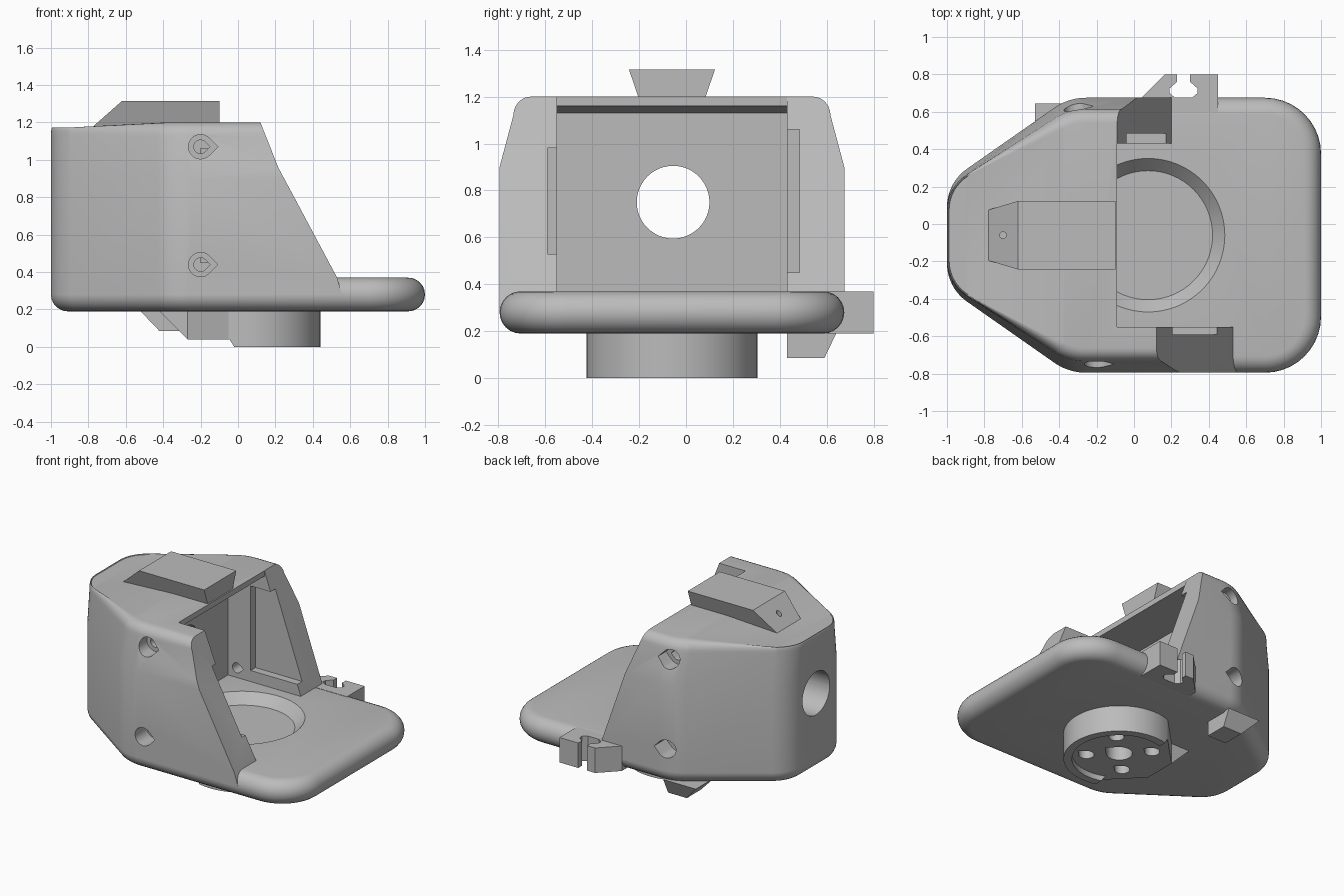
import bpy, bmesh
from math import sin, cos, pi, radians
from mathutils import Vector

cube = bpy.data.objects.get("Cube")
if cube:
    bpy.data.objects.remove(cube)

CY = -0.06  # centre line of the housing in y

grey = bpy.data.materials.new("plain grey")
grey.use_nodes = True
colour = (0.5, 0.5, 0.5, 1)
grey.diffuse_color = colour
grey.node_tree.nodes["Principled BSDF"].inputs["Base Color"].default_value = colour


def make(name, bm):
    bmesh.ops.recalc_face_normals(bm, faces=bm.faces)
    mesh = bpy.data.meshes.new(name)
    bm.to_mesh(mesh)
    bm.free()
    mesh.materials.append(grey)
    ob = bpy.data.objects.new(name, mesh)
    bpy.context.collection.objects.link(ob)
    return ob


def prism(name, pts, axis, lo, hi):
    """Extrude a 2D profile along x, y or z."""
    def place(p, t):
        return {"x": (t, p[0], p[1]), "y": (p[0], t, p[1]), "z": (p[0], p[1], t)}[axis]
    bm = bmesh.new()
    a = [bm.verts.new(place(p, lo)) for p in pts]
    b = [bm.verts.new(place(p, hi)) for p in pts]
    bm.faces.new(a)
    bm.faces.new(b)
    for i in range(len(a)):
        j = (i + 1) % len(a)
        bm.faces.new((a[i], a[j], b[j], b[i]))
    return make(name, bm)


def box(name, x0, x1, y0, y1, z0, z1):
    return prism(name, [(x0, y0), (x1, y0), (x1, y1), (x0, y1)], "z", z0, z1)


def arc(u, v, r, start, end, n):
    return [(u + r * cos(radians(start + (end - start) * i / n)),
             v + r * sin(radians(start + (end - start) * i / n))) for i in range(n + 1)]


def teardrop(u, v, r):
    return arc(u, v, r, 45, 315, 24) + [(u + r * 1.414, v)]


def cut(ob, cutters):
    bpy.context.view_layer.objects.active = ob
    for c in cutters:
        c.hide_render = True
        mod = ob.modifiers.new("cut", "BOOLEAN")
        mod.operation, mod.solver, mod.object = "DIFFERENCE", "EXACT", c
        bpy.ops.object.modifier_apply(modifier=mod.name)


def smooth(ob):
    bpy.ops.object.select_all(action="DESELECT")
    ob.select_set(True)
    bpy.context.view_layer.objects.active = ob
    bpy.ops.object.shade_smooth_by_angle(angle=radians(25))


# Rounded plan outline: corner position, radius, arc angles, end-corner flag
CORNERS = [((1, 0.735), 0.3, 0, 90, False),
           ((-0.35, 0.735), 0.3, 90, 125, False),
           ((-1, 0.28), 0.25, 125, 180, True)]


def outline(inset, z, lean=0, top=False):
    half = []
    for (x, y), r, a0, a1, end in CORNERS:
        mid, turn = radians((a0 + a1) / 2), radians(a1 - a0) / 2
        k = r / cos(turn)
        d = inset * 0.15 if top and end else inset
        drop = inset * 0.4 if top and end else 0
        half += [(u, v * (1 - lean), z - drop) for u, v in
                 arc(x - k * cos(mid), y - k * sin(mid), r - d, a0, a1, 10)]
    return half + [(x, -y, z) for x, y, z in reversed(half)]


def loft(name, rings):
    bm = bmesh.new()
    loops = [[bm.verts.new((x, y + CY, z)) for x, y, z in ring] for ring in rings]
    n = len(loops[0])
    for lo, hi in zip(loops, loops[1:]):
        for i in range(n):
            j = (i + 1) % n
            bm.faces.new((lo[i], lo[j], hi[j], hi[i]))
    for loop in (loops[0], loops[-1]):
        for i in range(n // 2 - 1):
            bm.faces.new((loop[i], loop[i + 1], loop[n - 2 - i], loop[n - 1 - i]))
    return make(name, bm)


# Base plate with a fully rounded rim
R = 0.09
base = loft("base_plate", [outline(R * (1 - cos(t)), 0.28 + R * sin(t))
                           for t in [radians(a) for a in range(-90, 91, 15)]])

# Housing: straight walls, leaning upper sides, rounded top
rings = [outline(0, 0.28), outline(0, 0.9), outline(0, 1.12, 0.08)]
rings += [outline(0.08 * (1 - cos(t)), 1.12 + 0.08 * sin(t), 0.08, True)
          for t in [radians(a) for a in range(15, 91, 15)]]
housing = loft("housing", rings)

# Round boss under the plate with a faceted tail
PX = 0.075
boss = prism("boss", arc(PX, CY, 0.365, -110, 110, 48) + [(-0.27, CY + 0.12), (-0.27, CY - 0.12)],
             "z", 0, 0.22)
ramp = prism("boss_ramp", [(-0.42, 0.19), (-0.27, 0.04), (-0.2, 0.04), (-0.2, 0.2), (-0.42, 0.2)],
             "y", CY - 0.12, CY + 0.12)

# Cutters for the opening; the two side walls slope differently
opening = [
    prism("cut_front", [(0.04, 1.4), (0.12, 1.2), (0.215, 0.96), (0.53, 0.37), (0.58, 0.2),
                        (1.2, 0.2), (1.2, 1.4)], "y", -1, -0.545),
    prism("cut_back", [(-0.16, 1.4), (-0.09, 1.2), (0.2, 0.37), (0.25, 0.2),
                       (1.2, 0.2), (1.2, 1.4)], "y", 0.425, 1),
    prism("cut_middle", [(-0.09, 1.4), (-0.09, 0.36), (0.5, 0.36), (0.5, 0.2),
                         (1.2, 0.2), (1.2, 1.4)], "y", -0.55, 0.43),
    prism("cut_cavity", [(-0.38, 0.36), (0.3, 0.36), (0.3, 1.16), (-0.09, 1.16),
                         (-0.38, 1.13)], "y", -0.55, 0.43),
    box("cut_back_recess", -0.2, 0.6, 0.4, 0.485, 0.45, 1.06),
    box("cut_front_recess", 0.1, 0.7, -0.59, -0.5, 0.53, 0.98),
    prism("cut_end_hole", arc(-0.055, 0.75, 0.155, 0, 352.5, 47), "x", -1.2, -0.3),
]
# Countersunk cross holes in both side walls
for z in (0.44, 1.07):
    for x, y0, y1, y2 in ((-0.2, -1, -0.66, -0.5), (-0.31, 1, 0.54, 0.4)):
        opening.append(prism("cut_seat", teardrop(x, z, 0.065), "y", min(y0, y1), max(y0, y1)))
        opening.append(prism("cut_bolt", teardrop(x, z, 0.036), "y", min(y0, y2), max(y0, y2)))

# Dished pocket in the floor
bm = bmesh.new()
bmesh.ops.create_cone(bm, cap_ends=True, segments=64, radius1=0.345, radius2=0.42, depth=0.08)
bmesh.ops.translate(bm, verts=bm.verts, vec=(PX, CY, 0.34))
pocket = make("cut_pocket", bm)

# Floor holes: one in the middle, four with wider seats
floor_holes = [prism("cut_centre", teardrop(PX, CY, 0.085), "z", -0.1, 0.5)]
for x in (-0.075, 0.23):
    for y in (-0.21, 0.095):
        floor_holes.append(prism("cut_floor_bolt", teardrop(x, y, 0.05), "z", -0.1, 0.5))
        floor_holes.append(prism("cut_floor_seat", teardrop(x, y, 0.09), "z", 0.14, 0.5))

# Underside relief inside the rim and across the tail
relief = [prism("cut_rim", arc(PX, CY, 0.31, 0, 352.5, 47), "z", -0.1, 0.04),
          prism("cut_tail", [(-0.6, -0.1), (0.03, -0.1), (-0.02, 0), (-0.045, 0.04), (-0.6, 0.04)],
                "y", -0.6, 0.5)]

cut(housing, opening + [pocket])
cut(base, [pocket] + floor_holes)
cut(boss, relief + floor_holes)

# Dovetail rail on the roof
bm = bmesh.new()
for x0, hw, z in ((-0.79, 0.132, 1.165), (-0.62, 0.183, 1.315)):
    for x in (x0, -0.1):
        for s in (-1, 1):
            bm.verts.new((x, CY + s * hw, z))
bmesh.ops.convex_hull(bm, input=bm.verts)
rail = make("dovetail_rail", bm)
pin = prism("cut_pin", arc(-0.7, CY, 0.018, 0, 337.5, 15), "z", 1.18, 1.5)
cut(rail, [pin])

# Cable clip on the back edge
clip = prism("cable_clip", [(0.04, 0.675), (0.165, 0.8), (0.23, 0.8), (0.23, 0.76), (0.19, 0.725),
                            (0.19, 0.7), (0.22, 0.675), (0.31, 0.675), (0.34, 0.7), (0.34, 0.725),
                            (0.3, 0.76), (0.3, 0.8), (0.45, 0.8), (0.45, 0.6), (0.04, 0.6)],
             "z", 0.19, 0.37)

# Tapered lug below the back edge
bm = bmesh.new()
for x0, y1, z in ((-0.53, 0.645, 0.2), (-0.42, 0.59, 0.085)):
    for x in (x0, -0.27):
        for y in (0.43, y1):
            bm.verts.new((x, y, z))
bmesh.ops.convex_hull(bm, input=bm.verts)
lug = make("lower_lug", bm)

# Remove cutters, then shade
for c in set(opening + floor_holes + relief + [pocket, pin]):
    bpy.data.objects.remove(c)
for ob in (base, housing, boss):
    smooth(ob)
